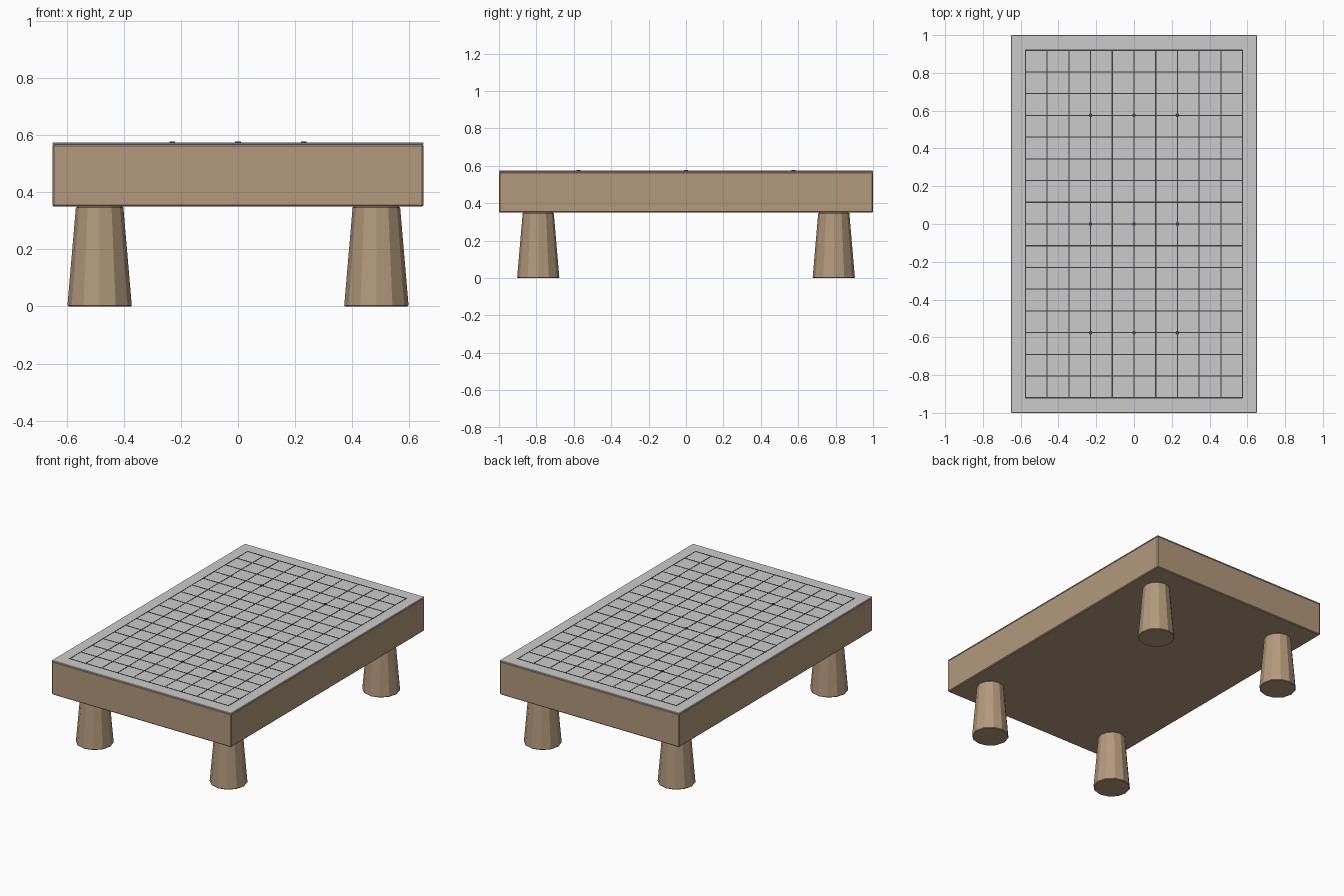
import bpy
import math

if "Cube" in bpy.data.objects:
    bpy.data.objects.remove(bpy.data.objects["Cube"])

STEP = 0.115           # spacing of the grid lines
COLS, ROWS = 5, 8      # grid cells on each side of the centre
TOP = 0.574            # height of the playing surface


def material(name, color):
    mat = bpy.data.materials.new(name)
    mat.diffuse_color = (*color, 1)
    mat.use_nodes = True
    mat.node_tree.nodes["Principled BSDF"].inputs["Base Color"].default_value = mat.diffuse_color
    return mat


wood = material("wood", (0.45, 0.32, 0.20))
ink = material("ink", (0.05, 0.05, 0.05))


def finish(name, mat=None, bevel=0):
    obj = bpy.context.object
    obj.name = name
    if mat:
        obj.data.materials.append(mat)
    if bevel:
        mod = obj.modifiers.new("bevel", 'BEVEL')
        mod.width = bevel
        mod.segments = 1
        mod.limit_method = 'ANGLE'
    return obj


def box(name, size, loc, mat=None, bevel=0):
    bpy.ops.mesh.primitive_cube_add(size=1, location=loc)
    bpy.context.object.scale = size
    bpy.ops.object.transform_apply(location=False, rotation=False, scale=True)
    return finish(name, mat, bevel)


# Thick wooden board and thin playing surface
box("board", (1.3, 2.0, 0.218), (0, 0, 0.459), wood, 0.005)
box("playing_surface", (1.3, 2.0, 0.007), (0, 0, TOP - 0.0035), None, 0.002)

# Tapered round legs
for x, side in ((-0.485, "left"), (0.485, "right")):
    for y, end in ((-0.79, "front"), (0.79, "back")):
        bpy.ops.mesh.primitive_cone_add(vertices=12, radius1=0.113, radius2=0.083,
                                        depth=0.35, location=(x, y, 0.175))
        finish(f"{end}_{side}_leg", wood, 0.004)

# Inlaid grid lines
for i in range(-COLS, COLS + 1):
    box("long_line", (0.006, 2 * ROWS * STEP + 0.006, 0.002), (i * STEP, 0, TOP), ink)
for j in range(-ROWS, ROWS + 1):
    box("cross_line", (2 * COLS * STEP + 0.006, 0.006, 0.002), (0, j * STEP, TOP + 0.0003), ink)

# Raised marker points
for x in (-2 * STEP, 0, 2 * STEP):
    for y in (-5 * STEP, 0, 5 * STEP):
        bpy.ops.mesh.primitive_cylinder_add(vertices=12, radius=0.01, depth=0.005,
                                            location=(x, y, TOP + 0.0015))
        finish("marker_point", ink)
